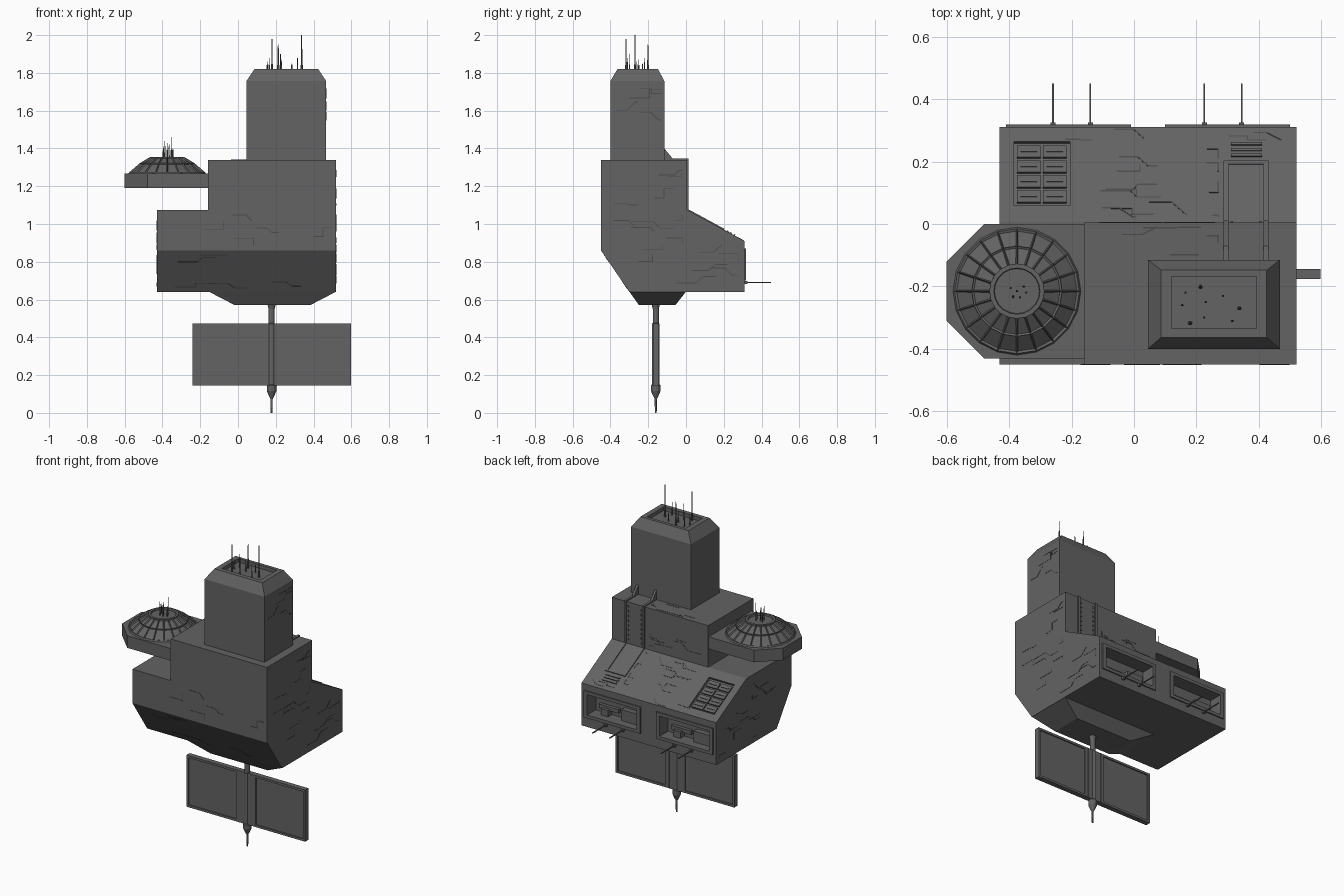
import bpy, bmesh, math, random
from mathutils import Vector as V

if "Cube" in bpy.data.objects:
    bpy.data.objects.remove(bpy.data.objects["Cube"])

random.seed(4)

def material(name, c):
    m = bpy.data.materials.new(name)
    m.diffuse_color = (c, c, c, 1)
    m.use_nodes = True
    m.node_tree.nodes["Principled BSDF"].inputs["Base Color"].default_value = m.diffuse_color
    return m

GREY = material("hull grey", 0.125)
DARK = material("seam dark grey", 0.07)

def finish(bm, name, mat=GREY):
    bmesh.ops.recalc_face_normals(bm, faces=bm.faces)
    me = bpy.data.meshes.new(name)
    bm.to_mesh(me)
    bm.free()
    me.materials.append(mat)
    ob = bpy.data.objects.new(name, me)
    bpy.context.collection.objects.link(ob)
    return ob

def skin(bm, rings):
    """Join equal rings of points into a closed solid; returns side faces per band."""
    vs = [[bm.verts.new(p) for p in r] for r in rings]
    n, bands = len(vs[0]), []
    for a, b in zip(vs, vs[1:]):
        bands.append([bm.faces.new((a[i], a[(i+1) % n], b[(i+1) % n], b[i])) for i in range(n)])
    bm.faces.new(vs[0][::-1])
    bm.faces.new(vs[-1])
    return bands

def solid(name, rings, mat=GREY):
    bm = bmesh.new()
    skin(bm, rings)
    return finish(bm, name, mat)

def rect(x0, x1, y0, y1, z):
    return [(x0, y0, z), (x1, y0, z), (x1, y1, z), (x0, y1, z)]

def box(name, x0, x1, y0, y1, z0, z1, mat=GREY):
    return solid(name, [rect(x0, x1, y0, y1, z0), rect(x0, x1, y0, y1, z1)], mat)

def circle(x, y, z, r, n):
    return [(x + r*math.cos(2*math.pi*i/n), y + r*math.sin(2*math.pi*i/n), z) for i in range(n)]

def lathe(name, x, y, prof, n):
    return solid(name, [circle(x, y, z, r, n) for r, z in prof])

def cut(ob, cutters):
    for c in cutters:
        m = ob.modifiers.new("cut", 'BOOLEAN')
        m.operation, m.solver, m.object = 'DIFFERENCE', 'EXACT', c
    bpy.context.view_layer.update()
    me = bpy.data.meshes.new_from_object(ob.evaluated_get(bpy.context.evaluated_depsgraph_get()))
    ob.modifiers.clear()
    ob.data = me
    for c in cutters:
        bpy.data.objects.remove(c)

class Surface:
    """Flat frame on the hull: origin, two directions and the outward normal."""
    def __init__(s, o, u, v, n):
        s.o, s.u, s.v, s.n = V(o), V(u).normalized(), V(v).normalized(), V(n).normalized()
    def at(s, a, b, h):
        return s.o + s.u*a + s.v*b + s.n*h
    def slab(s, bm, pts, h0, h1):
        skin(bm, [[s.at(a, b, h) for a, b in pts] for h in (h0, h1)])
    def plate(s, bm, a0, a1, b0, b1, h0, h1):
        s.slab(bm, [(a0, b0), (a1, b0), (a1, b1), (a0, b1)], h0, h1)
    def seam(s, bm, path, w=0.0022):
        for (a, b), (c, d) in zip(path, path[1:]):
            l = math.hypot(c-a, d-b) or 1
            p, q = -(d-b)/l*w, (c-a)/l*w
            s.slab(bm, [(a+p, b+q), (a-p, b-q), (c-p, d-q), (c+p, d+q)], -0.001, 0.0012)

# main hull: side profile swept along x, with a raised upper block
prof = [(-.30, .64), (.31, .64), (.31, .91), (.005, 1.075), (-.45, 1.075), (-.45, .86)]
hull = solid("lower_hull", [[(x, y, z) for y, z in prof] for x in (-.43, .52)])
box("upper_hull", -.16, .52, -.45, .005, 1.07, 1.34)
solid("keel", [rect(-.02, .385, -.25, -.055, .572), rect(-.155, .52, -.30, .0, .642)])

# roof slope frame (u along x, v down the slope)
slope_v = V((0, .305, -.165))
slope = Surface((0, .005, 1.075), (1, 0, 0), slope_v, (0, .165, .305))
k = slope_v.length / .305          # slope length per unit y

# hangar bays and roof vent recess
bays = [(-.41, -.01), (.10, .50)]
cutters = [box("bay_cutter", a+.025, b-.025, .23, .40, .72, .85) for a, b in bays]
bm = bmesh.new()
slope.plate(bm, -.385, -.205, .055*k, .26*k, -.015, .05)
cutters.append(finish(bm, "vent_cutter"))
cut(hull, cutters)

for a, b in bays:
    for n, (x0, x1, z0, z1) in enumerate([(a, b, .85, .87), (a, b, .70, .72),
                                          (a, a+.025, .72, .85), (b-.025, b, .72, .85)]):
        box("bay_frame", x0, x1, .305, .318, z0, z1)
    box("bay_machinery", a+.06, a+.17, .225, .265, .72, .79)
    box("bay_crane", a+.2, b-.06, .225, .25, .75, .775)
    box("bay_locker", b-.14, b-.09, .225, .27, .72, .76)
    # docking rods below each bay
    for x in ((a+.15, a+.27) if a < 0 else (a+.125, a+.245)):
        box("rod_foot", x-.008, x+.008, .305, .325, .682, .698)
        box("docking_rod", x-.003, x+.003, .31, .45, .687, .693)

# roof vent plates
bm = bmesh.new()
for i in range(2):
    for j in range(4):
        a, b = -.375 + i*.083, (.068 + j*.048)*k
        slope.plate(bm, a, a+.076, b, b+.038*k, -.016, -.006)
        slope.plate(bm, a+.012, a+.064, b+.016*k, b+.022*k, -.01, -.002)
finish(bm, "vent_plates")

# tower with chamfered cap and sunken deck
tower = solid("tower", [rect(.045, .467, -.40, -.115, 1.33), rect(.045, .467, -.40, -.115, 1.757),
                        rect(.087, .425, -.363, -.148, 1.82)])
cut(tower, [box("deck_cutter", .12, .392, -.335, -.168, 1.797, 1.9)])

def mast(x, y, z0, z1, r=.004):
    lathe("antenna", x, y, [(r*1.8, z0), (r*1.5, z0+.05), (r, z0+.055), (r*.6, z1)], 6)

for x, y, z in [(.18, -.317, 1.98), (.337, -.27, 2.0), (.213, -.202, 1.95)]:
    mast(x, y, 1.79, z)
for x, y, z in [(.155, -.26, 1.86), (.165, -.22, 1.88), (.225, -.30, 1.90), (.285, -.23, 1.85),
                (.315, -.31, 1.88), (.23, -.25, 1.87)]:
    mast(x, y, 1.79, z, .0022)

# tower buttresses and the cable duct running down the back
back = Surface((0, .005, 1.075), (1, 0, 0), (0, 0, 1), (0, 1, 0))
bm = bmesh.new()
for x in (.287, .415):
    solid("buttress", [[(s, -.12, 1.34), (s, -.065, 1.34), (s, -.115, 1.40), (s, -.12, 1.40)]
                       for s in (x, x+.015)])
    box("duct_rail", x, x+.015, -.12, .012, 1.335, 1.346)
    back.plate(bm, x, x+.015, 0, .27, -.002, .007)
    slope.plate(bm, x, x+.015, 0, .19*k, -.002, .006)
    for j in range(8):
        c = x+.022 if x < .3 else x-.015
        back.plate(bm, c, c+.008, .02+j*.03, .032+j*.03, -.002, .005)
slope.plate(bm, .287, .43, .185*k, .195*k, -.002, .006)
for j in range(3):
    slope.plate(bm, .31, .41, (.21+j*.018)*k, (.218+j*.018)*k, -.002, .006)
finish(bm, "cable_duct")

# side platform with ribbed dome
plat = [(-.155, 0), (-.48, 0), (-.60, -.12), (-.60, -.31), (-.48, -.43), (-.155, -.43)]
solid("dome_platform", [[(x, y, z) for x, y in plat] for z in (1.19, 1.267)])
cx, cy, N = -.375, -.215, 20
bm = bmesh.new()
bands = skin(bm, [circle(cx, cy, z, r, N) for r, z in
                  [(.206, 1.265), (.200, 1.275), (.145, 1.322), (.088, 1.356), (.074, 1.356), (.072, 1.346)]])
bmesh.ops.recalc_face_normals(bm, faces=bm.faces)
bmesh.ops.inset_individual(bm, faces=bands[1] + bands[2], thickness=.006, depth=-.007)
finish(bm, "dome")
for dx, dy, z in [(0, 0, 1.43), (-.02, .01, 1.41), (.022, .015, 1.46), (.01, -.02, 1.42),
                  (-.012, -.018, 1.44), (.03, -.005, 1.40)]:
    mast(cx+dx, cy+dy, 1.34, z, .0022)

# solar wing on its mast under the keel
mx, my = .178, -.16
lathe("wing_mast", mx, my, [(.005, 0), (.006, .075), (.012, .085), (.025, .115), (.025, .145),
                            (.021, .15), (.021, .47), (.016, .475), (.016, .55), (.022, .575)], 12)
wing = box("solar_wing", -.24, .597, my-.016, my+.016, .145, .474)
cutters = []
for x0, x1 in [(-.226, .108), (.248, .583)]:
    for s in (-1, 1):
        y0, y1 = sorted((my + s*.009, my + s*.05))
        cutters.append(box("wing_cutter", x0, x1, y0, y1, .159, .46))
cut(wing, cutters)
for x in (.128, .222):
    box("wing_rib", x-.004, x+.004, my-.019, my+.019, .147, .472)

# panel seams: short stepped lines scattered over each hull face
def scatter(bm, s, a0, a1, b0, b1, n):
    for _ in range(n):
        a, b = random.uniform(a0, a1), random.uniform(b0, b1)
        l, d = random.uniform(.04, .11), random.choice((-1, 1))*random.uniform(.02, .05)
        path = [(a, b), (a+l, b), (a+l+abs(d)*random.choice((0, 1)), b+d), (a+l*2, b+d)]
        if random.random() < .4:
            path = path[:3]
        path = [(min(max(p, a0), a1), min(max(q, b0), b1)) for p, q in path]
        s.seam(bm, [p for i, p in enumerate(path) if i == 0 or p != path[i-1]])

bm = bmesh.new()
X, Y, Z = V((1, 0, 0)), V((0, 1, 0)), V((0, 0, 1))
scatter(bm, slope, -.18, .27, .02, .33, 12)
scatter(bm, slope, -.41, .5, .30, .34, 4)
scatter(bm, Surface((0, -.45, 0), X, Z, -Y), -.4, .5, .88, 1.05, 5)
scatter(bm, Surface((0, -.45, .86), X, (0, .15, -.22), (0, -.22, -.15)), -.4, .5, .03, .24, 5)
for x, n in ((.52, X), (-.43, -X)):
    scatter(bm, Surface((x, 0, 0), Y, Z, n), -.27, .28, .67, .89, 7)
    scatter(bm, Surface((x, 0, 0), Y, Z, n), -.43, -.02, .9, 1.05, 5)
scatter(bm, Surface((.52, 0, 0), Y, Z, X), -.42, -.02, 1.1, 1.32, 4)
scatter(bm, back, -.14, .26, .03, .25, 5)
scatter(bm, Surface((.467, 0, 0), Y, Z, X), -.38, -.13, 1.4, 1.72, 4)
scatter(bm, Surface((0, 0, 1.34), X, Y, Z), -.14, .27, -.10, -.01, 4)
finish(bm, "panel_seams", DARK)
